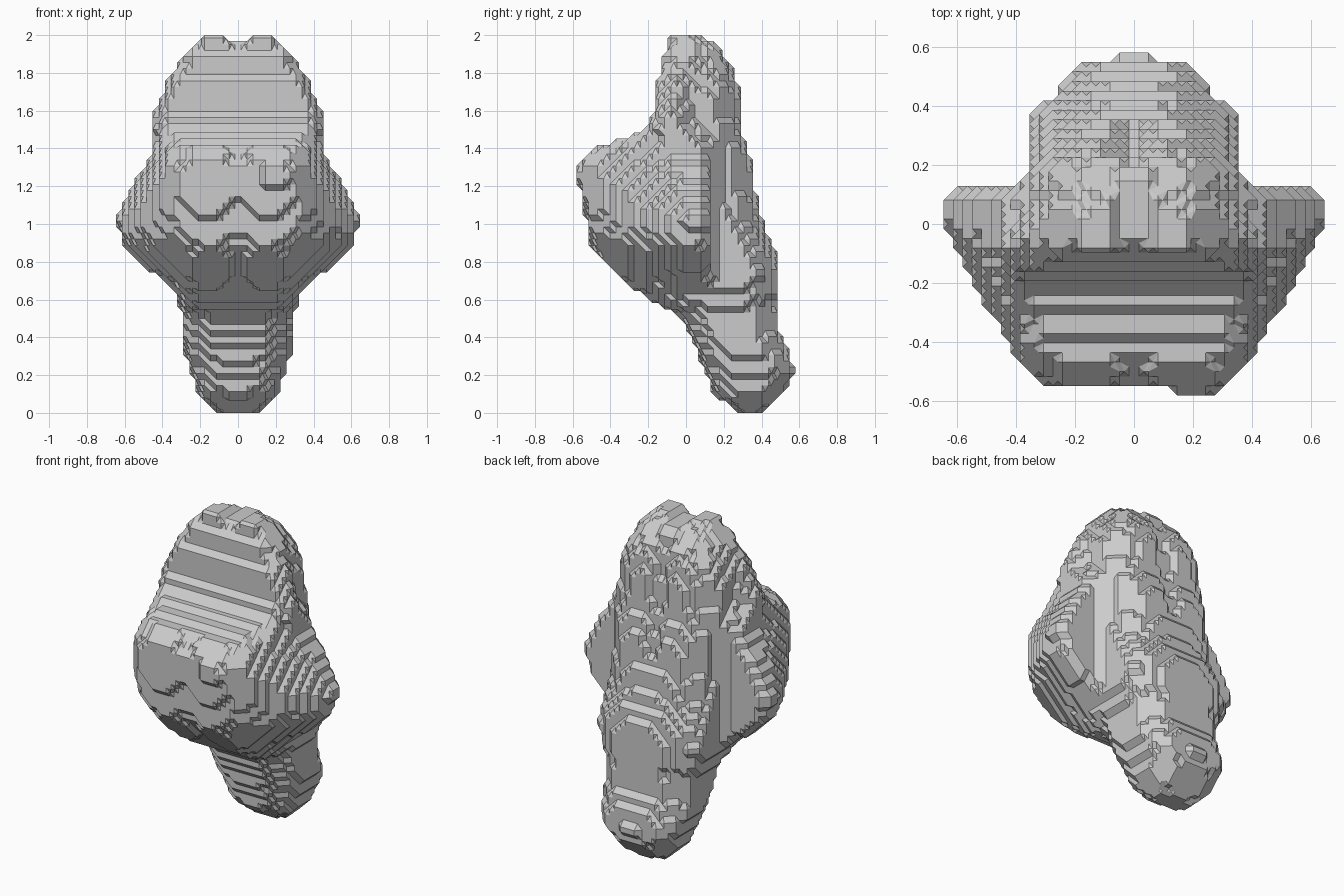
import bpy, bmesh
from itertools import product

if "Cube" in bpy.data.objects:
    bpy.data.objects.remove(bpy.data.objects["Cube"])

H = 2 / 62            # block size of the carved surface
NX, NY = 22, 20

# Front mask and snout: height, front y, back y, half width at back, half width at front
MASK = [(0.53, -0.04, 0.05, 0.27, 0.22), (0.60, -0.20, 0.08, 0.31, 0.22),
        (0.70, -0.33, 0.12, 0.37, 0.22), (0.75, -0.38, 0.12, 0.47, 0.22),
        (0.82, -0.45, 0.12, 0.54, 0.23), (0.90, -0.51, 0.12, 0.62, 0.25),
        (1.02, -0.53, 0.12, 0.64, 0.28), (1.12, -0.55, 0.12, 0.61, 0.30),
        (1.22, -0.56, 0.12, 0.55, 0.32), (1.32, -0.56, 0.12, 0.48, 0.32),
        (1.39, -0.51, 0.12, 0.46, 0.32), (1.46, -0.32, 0.10, 0.45, 0.38),
        (1.50, -0.22, 0.08, 0.455, 0.42), (1.58, -0.17, 0.07, 0.455, 0.42),
        (1.70, -0.16, 0.06, 0.40, 0.36), (1.80, -0.14, 0.05, 0.355, 0.32),
        (1.90, -0.11, 0.05, 0.285, 0.25), (1.96, -0.10, 0.05, 0.22, 0.20),
        (2.00, -0.09, 0.04, 0.17, 0.16)]

# Rear stalk: height, front y, back y, half width
STALK = [(0.00, 0.29, 0.39, 0.08), (0.04, 0.22, 0.44, 0.18), (0.10, 0.15, 0.51, 0.21),
         (0.20, 0.11, 0.57, 0.25), (0.30, 0.07, 0.56, 0.28), (0.40, 0.02, 0.51, 0.29),
         (0.50, -0.02, 0.48, 0.295), (0.60, -0.02, 0.48, 0.32), (0.74, -0.02, 0.48, 0.37),
         (0.85, -0.02, 0.47, 0.36), (0.95, -0.02, 0.43, 0.345), (1.05, -0.05, 0.39, 0.34),
         (1.20, -0.08, 0.375, 0.34), (1.40, -0.10, 0.34, 0.35), (1.50, -0.10, 0.295, 0.36),
         (1.70, -0.12, 0.29, 0.34), (1.80, -0.12, 0.265, 0.31), (1.90, -0.11, 0.20, 0.25),
         (1.96, -0.09, 0.15, 0.20), (2.00, -0.08, 0.06, 0.15)]


def section(table, z):
    """Interpolate the cross-section numbers at height z."""
    for a, b in zip(table, table[1:]):
        if a[0] <= z <= b[0]:
            t = (z - a[0]) / (b[0] - a[0])
            return [p + (q - p) * t for p, q in zip(a[1:], b[1:])]
    return None


def in_mask(s, x, y, z):
    front, back, wide, narrow = s
    w, skin = abs(x), front
    if z < 1.48:                                          # snout bulges in two soft lobes
        skin += 0.9 * max(0, w - 0.14) ** 2 + max(0, 0.03 - 0.3 * w)
    else:                                                 # crest thins towards its rim
        back -= 0.7 * max(0, w - 0.28)
    if (x - 0.2) ** 2 + (z - 1.26) ** 2 < 0.08 ** 2:      # small round boss
        skin = front - 0.02
    if not skin <= y <= back:
        return False
    t = min(1, max(0, y - front) / max(0.02, -front))
    return w <= narrow + (wide - narrow) * t ** 0.65


def in_stalk(s, x, y, z):
    front, back, half = s
    if 1.15 < z < 1.9:                                    # shallow groove down the back
        back -= max(0, 0.06 - 0.6 * abs(x))
    mid, depth = (front + back) / 2, (back - front) / 2
    p = 2.9 if z < 0.8 else 2.4
    return abs(x / half) ** p + abs((y - mid) / depth) ** p <= 1


# Fill the blocks that lie in either part
solid = set()
for k in range(62):
    z = (k + 0.5) * H
    m, s = section(MASK, z), section(STALK, z)
    for i, j in product(range(-NX, NX), range(-NY, NY)):
        x, y = (i + 0.5) * H, (j + 0.5) * H
        if z > 1.97 and abs(x) < 0.07:                    # notch in the crown
            continue
        if (m and in_mask(m, x, y, z)) or (s and in_stalk(s, x, y, z)):
            solid.add((i, j, k))

# Wear away stray blocks and fill pits by majority of neighbours
NEAR = list(product((-1, 0, 1), repeat=3))
for worn in range(2):
    count = {}
    for (i, j, k), (a, b, c) in product(solid, NEAR):
        key = (i + a, j + b, k + c)
        count[key] = count.get(key, 0) + 1
    ends = {p for p in solid if p[2] in (0, 61)}
    solid = {p for p, n in count.items() if n >= 13 and 0 < p[2] < 61} | ends

# The six sides of a cell, corners in order as seen from outside
SIDES = []
for ax in range(3):
    u, v = (ax + 1) % 3, (ax + 2) % 3
    for side in (0, 1):
        ring = []
        for a, b in ((0, 0), (1, 0), (1, 1), (0, 1)):
            c = [0, 0, 0]
            c[ax], c[u], c[v] = side, a, b
            ring.append(tuple(c))
        SIDES.append(ring if side else ring[::-1])

# Skin the blocks with chamfered flat faces
bm = bmesh.new()
verts = {}


def vert(key):
    if key not in verts:
        verts[key] = bm.verts.new([(c + 1) * H / 2 for c in key])
    return verts[key]


cells = {(i - a, j - b, k - c) for i, j, k in solid for a, b, c in product((0, 1), repeat=3)}
for cell in sorted(cells):
    follow = {}
    for ring in SIDES:
        pts = [tuple(p + q for p, q in zip(cell, c)) for c in ring]
        full = [p in solid for p in pts]
        mids = [tuple(p + q for p, q in zip(pts[n], pts[(n + 1) % 4])) for n in range(4)]
        for n in range(4):
            if full[n] and not full[n - 1]:
                e = n
                while full[(e + 1) % 4]:
                    e += 1
                follow[mids[n - 1]] = mids[e % 4]
    while follow:
        start, nxt = follow.popitem()
        loop = [start]
        while nxt != start:
            loop.append(nxt)
            nxt = follow.pop(nxt)
        corners = [vert(p) for p in loop]
        if bm.faces.get(corners) is None:
            bm.faces.new(corners)

bmesh.ops.triangulate(bm, faces=[f for f in bm.faces if len(f.verts) > 4])
bmesh.ops.recalc_face_normals(bm, faces=bm.faces)
mesh = bpy.data.meshes.new("carved_stone")
bm.to_mesh(mesh)
bm.free()
bpy.context.collection.objects.link(bpy.data.objects.new("carved_stone", mesh))
